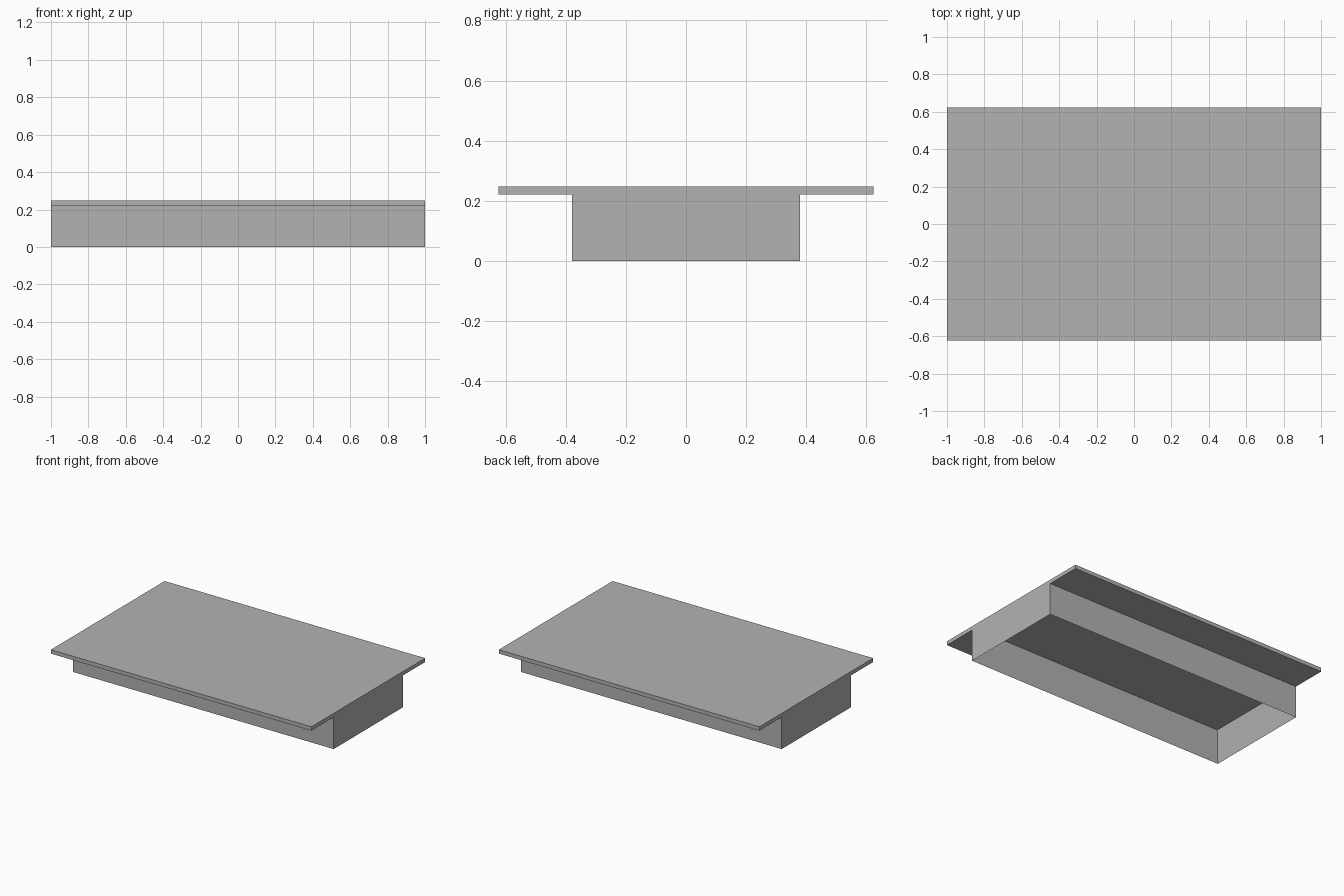
import bpy
import bmesh
from mathutils import Matrix

cube = bpy.data.objects.get("Cube")
if cube:
    bpy.data.objects.remove(cube, do_unlink=True)

LENGTH = 2.0
TOP_DEPTH = 1.247
BASE_DEPTH = 0.758
HEIGHT = 0.248
PLATE = 0.027
WALL = 0.028

grey = bpy.data.materials.new("plain grey")
grey.use_nodes = True
colour = (0.45, 0.45, 0.45, 1)
grey.diffuse_color = colour
grey.node_tree.nodes["Principled BSDF"].inputs["Base Color"].default_value = colour


def add_object(name, bm):
    mesh = bpy.data.meshes.new(name)
    bm.to_mesh(mesh)
    bm.free()
    mesh.materials.append(grey)
    obj = bpy.data.objects.new(name, mesh)
    bpy.context.collection.objects.link(obj)
    return obj


def box(size, bottom):
    bm = bmesh.new()
    bmesh.ops.create_cube(bm, size=1)
    bmesh.ops.transform(bm, verts=bm.verts, matrix=(
        Matrix.Translation((0, 0, bottom + size[2] / 2)) @ Matrix.Diagonal((*size, 1))))
    return bm


# Overhanging top plate
under = HEIGHT - PLATE
add_object("top_plate", box((LENGTH, TOP_DEPTH, PLATE), under))

# Hollow base: bottom face inset to a rim, then pushed up to the plate
bm = box((LENGTH, BASE_DEPTH, under), 0)
bottom = min(bm.faces, key=lambda f: f.calc_center_median().z)
bmesh.ops.inset_region(bm, faces=[bottom], thickness=WALL, use_even_offset=True)
for v in bottom.verts:
    v.co.z = under
# The plate closes the opening, so drop the cavity floor and the hidden lid
lid = [f for f in bm.faces if all(abs(v.co.z - under) < 1e-5 for v in f.verts)]
bmesh.ops.delete(bm, geom=lid, context="FACES_ONLY")
add_object("base_frame", bm)
